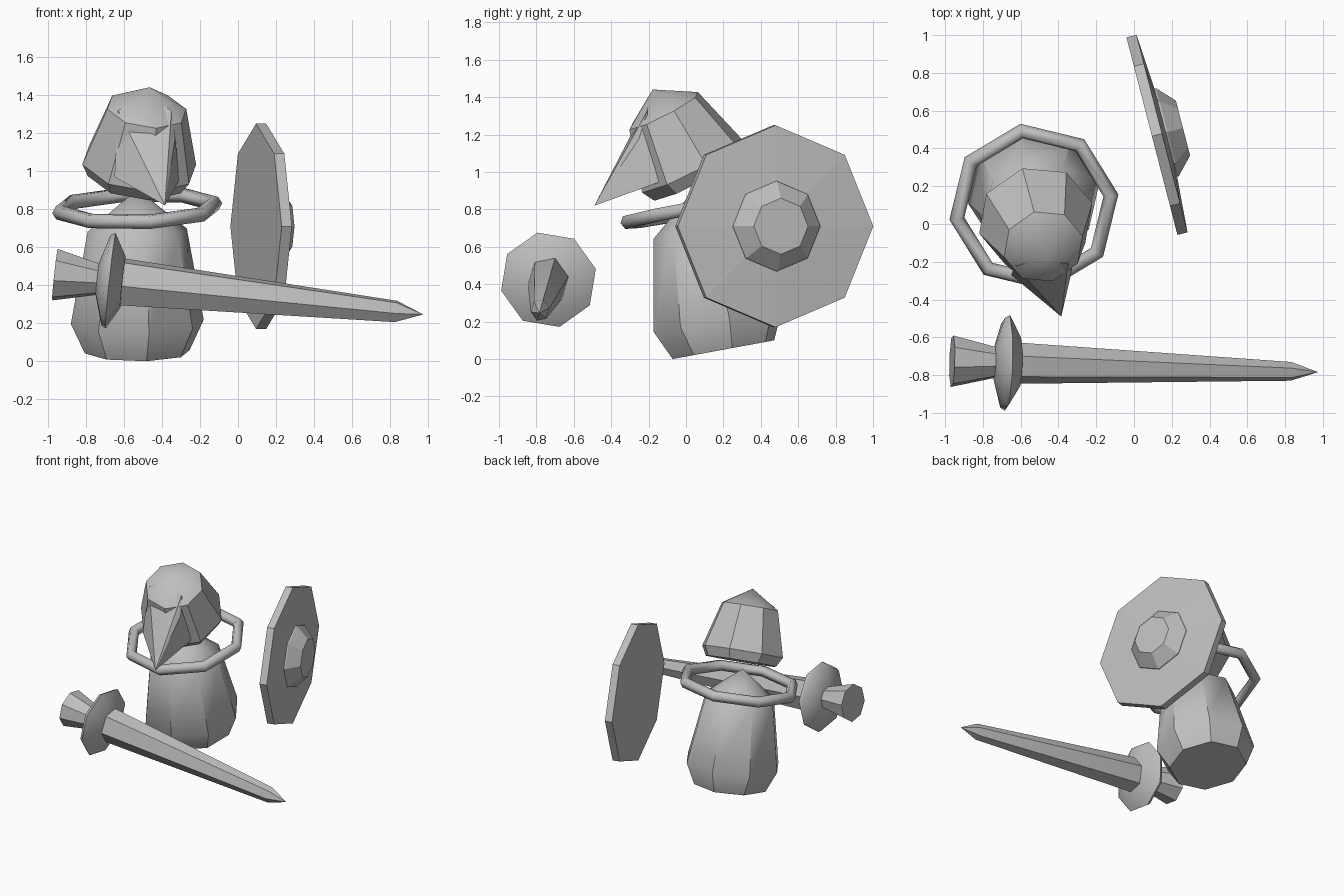
import bpy, bmesh, math
from mathutils import Vector, Matrix

cube = bpy.data.objects.get("Cube")
if cube:
    bpy.data.objects.remove(cube, do_unlink=True)

grey = bpy.data.materials.new("plain grey")
grey.use_nodes = True
GREY = (0.52, 0.52, 0.52, 1)
grey.diffuse_color = GREY
grey.node_tree.nodes["Principled BSDF"].inputs["Base Color"].default_value = GREY


def finish(name, bm, smooth_angle):
    """Turn a bmesh into a shaded, coloured object."""
    bmesh.ops.recalc_face_normals(bm, faces=bm.faces)
    mesh = bpy.data.meshes.new(name)
    bm.to_mesh(mesh)
    bm.free()
    mesh.materials.append(grey)
    ob = bpy.data.objects.new(name, mesh)
    bpy.context.collection.objects.link(ob)
    bpy.ops.object.select_all(action='DESELECT')
    ob.select_set(True)
    bpy.context.view_layer.objects.active = ob
    bpy.ops.object.shade_smooth_by_angle(angle=math.radians(smooth_angle))
    return ob


def frame(origin, axis, ref):
    """Matrix whose z runs along axis and whose x leans to ref."""
    z = Vector(axis).normalized()
    x = Vector(ref)
    x = (x - z * x.dot(z)).normalized()
    m = Matrix((x, z.cross(x), z)).transposed().to_4x4()
    m.translation = Vector(origin)
    return m


def lathe(name, profile, sides, phase, matrix, squash=1, smooth=30, closed=False):
    """Revolve (height, radius) points; radius 0 makes a point, open ends get caps."""
    bm = bmesh.new()
    rings = []
    for t, r in profile:
        count = sides if r > 0 else 1
        ring = []
        for i in range(count):
            a = math.radians(phase) + math.tau * i / sides
            p = Vector((r * math.cos(a), r * squash * math.sin(a), t))
            ring.append(bm.verts.new(matrix @ p))
        rings.append(ring)
    pairs = list(zip(rings, rings[1:]))
    if closed:
        pairs.append((rings[-1], rings[0]))
    else:
        for ring in (rings[0], rings[-1]):
            if len(ring) > 1:
                bm.faces.new(ring)
    for low, high in pairs:
        for i in range(sides):
            j = (i + 1) % sides
            if len(high) == 1:
                bm.faces.new((low[i], low[j], high[0]))
            elif len(low) == 1:
                bm.faces.new((low[0], high[j], high[i]))
            else:
                bm.faces.new((low[i], low[j], high[j], high[i]))
    return finish(name, bm, smooth)


# Leaning body with a pointed top
lean = (0, -0.18, 0.98)
lathe("body", [(0, 0.28), (0.16, 0.355), (0.65, 0.265), (0.87, 0)], 8, 10,
      frame((-0.53, 0.20, 0.05), lean, (1, 0, 0)), smooth=40)

# Loose collar ring
tube = []
for k in range(6):
    a = math.tau * k / 6
    tube.append((0.04 * math.sin(a), 0.413 + 0.04 * math.cos(a)))
lathe("collar_ring", tube, 8, 9,
      frame((-0.53, 0.09, 0.805), (-0.03, -0.18, 0.98), (1, 0, 0)),
      smooth=62, closed=True)

# Helmet, turned and tipped forward
turn, tip = math.radians(15), math.radians(28)
facing = Vector((math.sin(turn), -math.cos(turn), 0))
up = facing * math.sin(tip) + Vector((0, 0, math.cos(tip)))
lathe("helmet", [(-0.07, 0.27), (0, 0.31), (0.33, 0.215), (0.46, 0)], 8, 0,
      frame((-0.52, 0.03, 1.035), up, -facing), smooth=35)

# Beaked visor
bm = bmesh.new()
for p in [(-0.50, -0.19, 1.40), (-0.63, -0.22, 1.32), (-0.35, -0.21, 1.32),
          (-0.65, -0.27, 0.97), (-0.31, -0.13, 0.95), (-0.33, -0.25, 1.18),
          (-0.385, -0.49, 0.82)]:
    bm.verts.new(p)
bmesh.ops.convex_hull(bm, input=bm.verts)
finish("visor", bm, 25)

# Shield with a raised boss
shield = frame((0.095, 0.465, 0.71), (0.968, 0.25, 0), (0, 0, 1))
lathe("shield_plate", [(0, 0.54), (0.055, 0.54), (0.092, 0)], 8, 0, shield, smooth=3)
lathe("shield_boss", [(0.06, 0.245), (0.085, 0.24), (0.17, 0.15)], 8, 0, shield, smooth=20)

# Sword: handle, guard, blade
sword = frame((-0.68, -0.735, 0.425), (1.945, -0.058, -0.21), (0, 0, 1))
lathe("sword_handle", [(-0.285, 0.14), (-0.03, 0.078)], 8, 13, sword)
lathe("sword_guard", [(-0.06, 0.09), (-0.015, 0.245), (0.01, 0.26), (0.075, 0.14)],
      8, 13, sword, smooth=50)
lathe("sword_blade", [(0.04, 0.133), (1.52, 0.06), (1.665, 0)], 6, 40, sword, squash=0.84)
